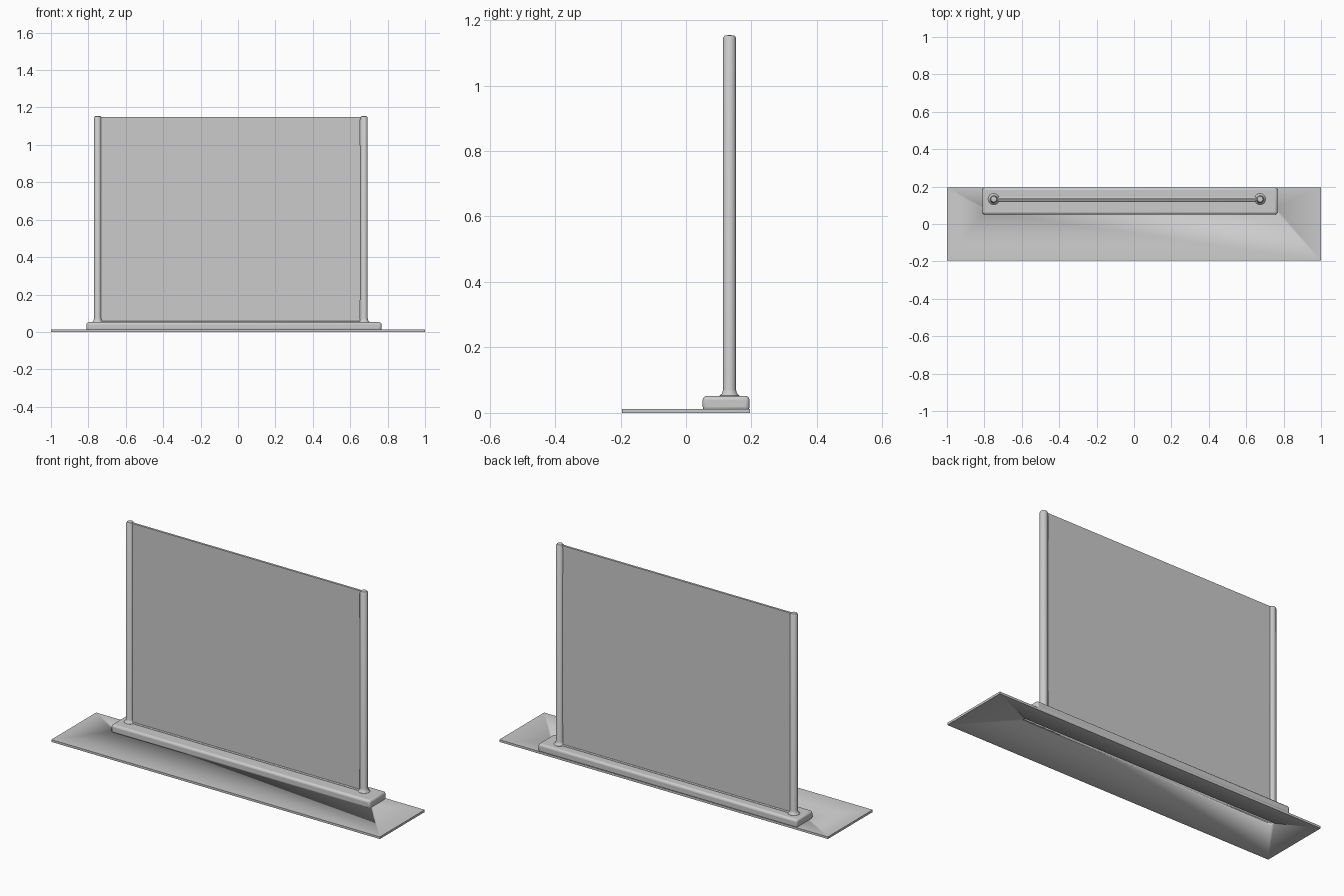
import bpy, bmesh, math

if "Cube" in bpy.data.objects:
    bpy.data.objects.remove(bpy.data.objects["Cube"])


def finish(bm, name, bevel=0.0, segments=3):
    bmesh.ops.recalc_face_normals(bm, faces=bm.faces)
    mesh = bpy.data.meshes.new(name)
    bm.to_mesh(mesh)
    bm.free()
    obj = bpy.data.objects.new(name, mesh)
    bpy.context.collection.objects.link(obj)
    if bevel:
        mod = obj.modifiers.new("soft_edges", 'BEVEL')
        mod.width, mod.segments = bevel, segments
    bpy.ops.object.select_all(action='DESELECT')
    obj.select_set(True)
    bpy.context.view_layer.objects.active = obj
    bpy.ops.object.shade_smooth_by_angle(angle=math.radians(40))
    return obj


def box(name, x, y, z, bevel=0.0):
    bm = bmesh.new()
    bmesh.ops.create_cube(bm, size=1)
    for v in bm.verts:
        for i, (lo, hi) in enumerate((x, y, z)):
            v.co[i] = lo + (v.co[i] + 0.5) * (hi - lo)
    return finish(bm, name, bevel)


def prism(name, outline, y, depth):
    """Extrude an x-z outline along y."""
    bm = bmesh.new()
    face = bm.faces.new([bm.verts.new((px, y - depth / 2, pz)) for px, pz in outline])
    ext = bmesh.ops.extrude_face_region(bm, geom=[face])
    moved = [g for g in ext["geom"] if isinstance(g, bmesh.types.BMVert)]
    bmesh.ops.translate(bm, verts=moved, vec=(0, depth, 0))
    return finish(bm, name)


def lathe(name, profile, x, y, steps=24):
    bm = bmesh.new()
    verts = [bm.verts.new((x + r, y, z)) for r, z in profile]
    edges = [bm.edges.new(p) for p in zip(verts, verts[1:])]
    bmesh.ops.spin(bm, geom=verts + edges, cent=(x, y, 0), axis=(0, 0, 1),
                   angle=2 * math.pi, steps=steps)
    bmesh.ops.remove_doubles(bm, verts=bm.verts, dist=1e-5)
    return finish(bm, name)


# Thin ground plate and the raised curb along its back edge
plate = box("ground_plate", (-1, 1), (-0.195, 0.195), (0, 0.012))
curb = box("curb", (-0.81, 0.767), (0.051, 0.194), (0.006, 0.052), 0.012)

# Long narrow recess on the underside, below the front of the curb
slot = box("slot_cutter", (-0.80, 0.755), (0.065, 0.09), (-0.02, 0.035))
slot.hide_render = True
slot.hide_set(True)
for part in (plate, curb):
    cut = part.modifiers.new("slot", 'BOOLEAN')
    cut.object, cut.operation, cut.solver = slot, 'DIFFERENCE', 'EXACT'

# Round end posts with a small flared foot and rounded top
POST_Y = 0.133
post_profile = [(0, 0.04), (0.03, 0.04), (0.03, 0.053), (0.023, 0.059),
                (0.0195, 0.072), (0.0195, 1.146), (0.015, 1.153), (0, 1.154)]
for side, x in (("left", -0.75), ("right", 0.674)):
    lathe(side + "_post", post_profile, x, POST_Y)

# Thin upright panel, with narrow slits beside the right post
panel_outline = [(-0.75, 0.045), (0.651, 0.045), (0.651, 0.17), (0.67, 0.17),
                 (0.67, 0.98), (0.651, 1.0), (0.651, 1.135), (0.67, 1.135),
                 (0.67, 1.15), (-0.75, 1.15)]
prism("panel", panel_outline, POST_Y, 0.012)

# Small fillet strip where the panel meets the curb
box("panel_foot", (-0.75, 0.672), (POST_Y - 0.012, POST_Y + 0.012), (0.045, 0.058), 0.004)
